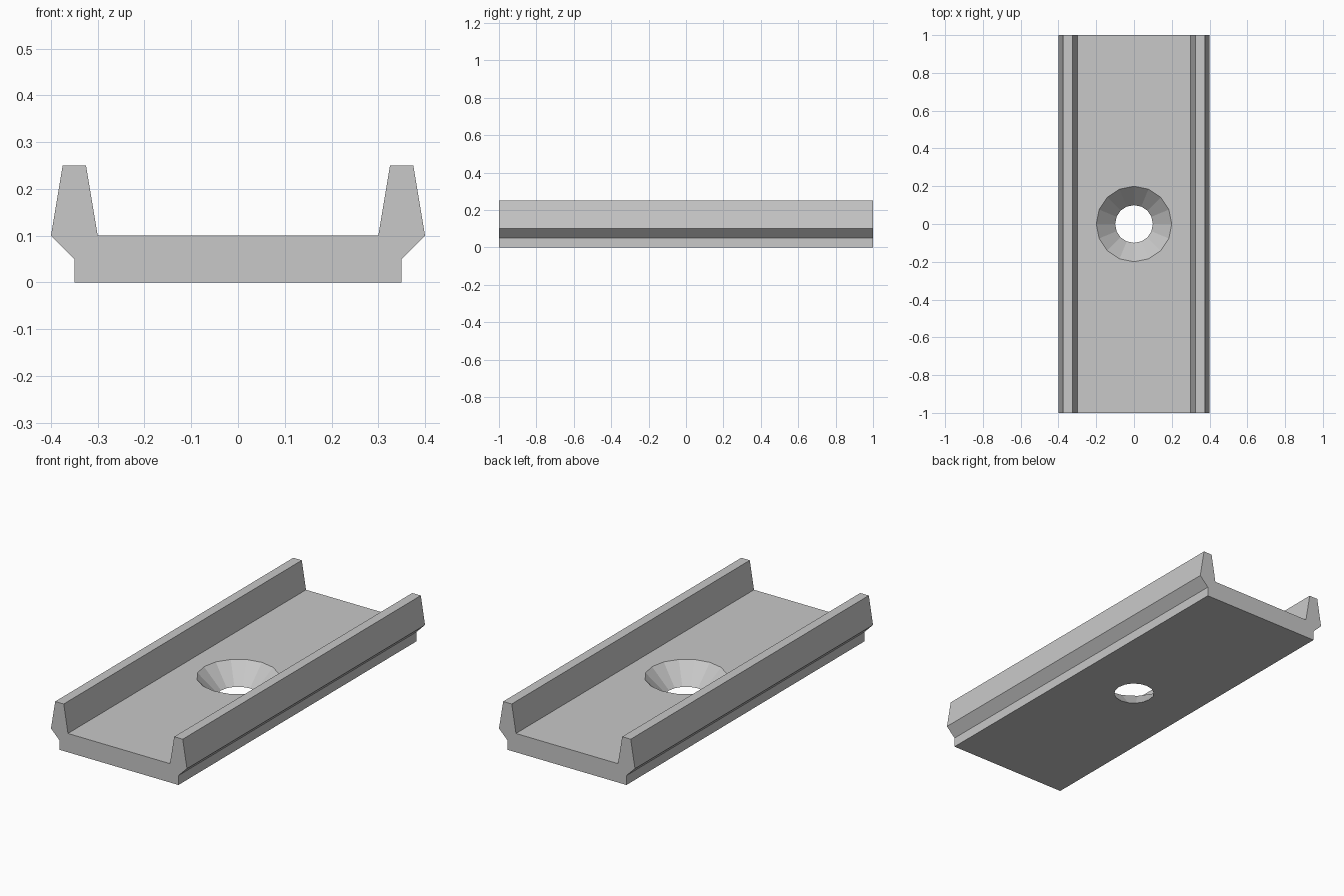
import bpy
import bmesh
from mathutils import Vector

default_cube = bpy.data.objects.get("Cube")
if default_cube:
    bpy.data.objects.remove(default_cube, do_unlink=True)

# Material
grey = bpy.data.materials.new("plain grey")
grey.use_nodes = True
colour = (0.58, 0.58, 0.58, 1)
grey.diffuse_color = colour
grey.node_tree.nodes["Principled BSDF"].inputs["Base Color"].default_value = colour


def add_object(name, bm):
    bmesh.ops.recalc_face_normals(bm, faces=bm.faces)
    mesh = bpy.data.meshes.new(name)
    bm.to_mesh(mesh)
    bm.free()
    mesh.materials.append(grey)
    obj = bpy.data.objects.new(name, mesh)
    bpy.context.collection.objects.link(obj)
    return obj


# Channel: half cross-section mirrored, then extruded along its length
half = [(0.35, 0), (0.35, 0.05), (0.4, 0.1), (0.375, 0.25), (0.325, 0.25), (0.3, 0.1)]
profile = half + [(-x, z) for x, z in reversed(half)]
bm = bmesh.new()
end = bm.faces.new([bm.verts.new((x, -1, z)) for x, z in profile])
extruded = bmesh.ops.extrude_face_region(bm, geom=[end], use_keep_orig=True)
moved = [v for v in extruded["geom"] if isinstance(v, bmesh.types.BMVert)]
bmesh.ops.translate(bm, verts=moved, vec=Vector((0, 2, 0)))
channel = add_object("channel", bm)

# Countersunk screw hole: the cutter continues the slope past both surfaces
bm = bmesh.new()
bmesh.ops.create_cone(bm, cap_ends=True, segments=16, radius1=0.05, radius2=0.25, depth=0.2)
bmesh.ops.translate(bm, verts=bm.verts, vec=Vector((0, 0, 0.05)))
cutter = add_object("hole_cutter", bm)
cutter.hide_render = True

hole = channel.modifiers.new("screw hole", "BOOLEAN")
hole.operation = "DIFFERENCE"
hole.solver = "EXACT"
hole.object = cutter
bpy.context.view_layer.objects.active = channel
bpy.ops.object.modifier_apply(modifier=hole.name)
bpy.data.objects.remove(cutter, do_unlink=True)
